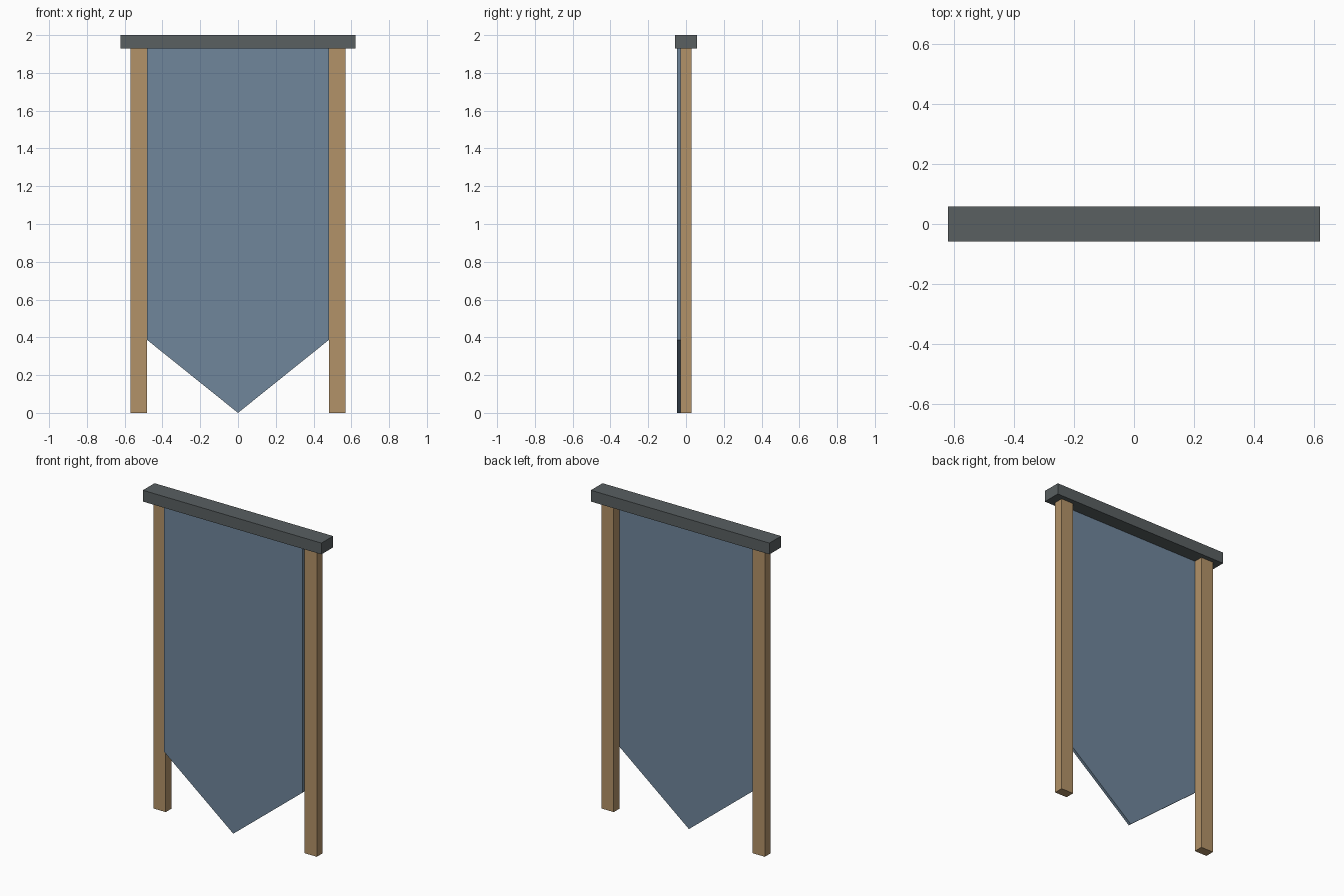
import bpy

if "Cube" in bpy.data.objects:
    bpy.data.objects.remove(bpy.data.objects["Cube"])


def material(name, color):
    mat = bpy.data.materials.new(name)
    mat.diffuse_color = (*color, 1)
    mat.use_nodes = True
    mat.node_tree.nodes["Principled BSDF"].inputs["Base Color"].default_value = mat.diffuse_color
    return mat


def prism(name, outline, y0, y1, mat):
    """Extrude an XZ outline (counter-clockwise from the front) from y0 to y1."""
    n = len(outline)
    verts = [(x, y, z) for y in (y0, y1) for x, z in outline]
    faces = [tuple(range(n)), tuple(range(2 * n - 1, n - 1, -1))]
    faces += [(i, i + n, (i + 1) % n + n, (i + 1) % n) for i in range(n)]
    mesh = bpy.data.meshes.new(name)
    mesh.from_pydata(verts, [], faces)
    mesh.materials.append(mat)
    obj = bpy.data.objects.new(name, mesh)
    bpy.context.collection.objects.link(obj)
    return obj


def rect(x0, x1, z0, z1):
    return [(x0, z0), (x1, z0), (x1, z1), (x0, z1)]


wood = material("wood", (0.45, 0.29, 0.14))
cloth = material("cloth", (0.16, 0.24, 0.33))
iron = material("dark_iron", (0.10, 0.115, 0.12))

BEAM_Z = 1.929

# Top crossbar
prism("crossbar", rect(-0.622, 0.622, BEAM_Z, 2.0), -0.058, 0.058, iron)

# Two upright posts
for side, x in (("left", -0.526), ("right", 0.526)):
    prism(side + "_post", rect(x - 0.043, x + 0.043, 0, BEAM_Z), -0.029, 0.029, wood)

# Hanging cloth with a pointed lower end, in front of the posts
prism("banner_cloth",
      [(0, 0), (0.482, 0.387), (0.482, BEAM_Z), (-0.482, BEAM_Z), (-0.482, 0.387)],
      -0.047, -0.029, cloth)
